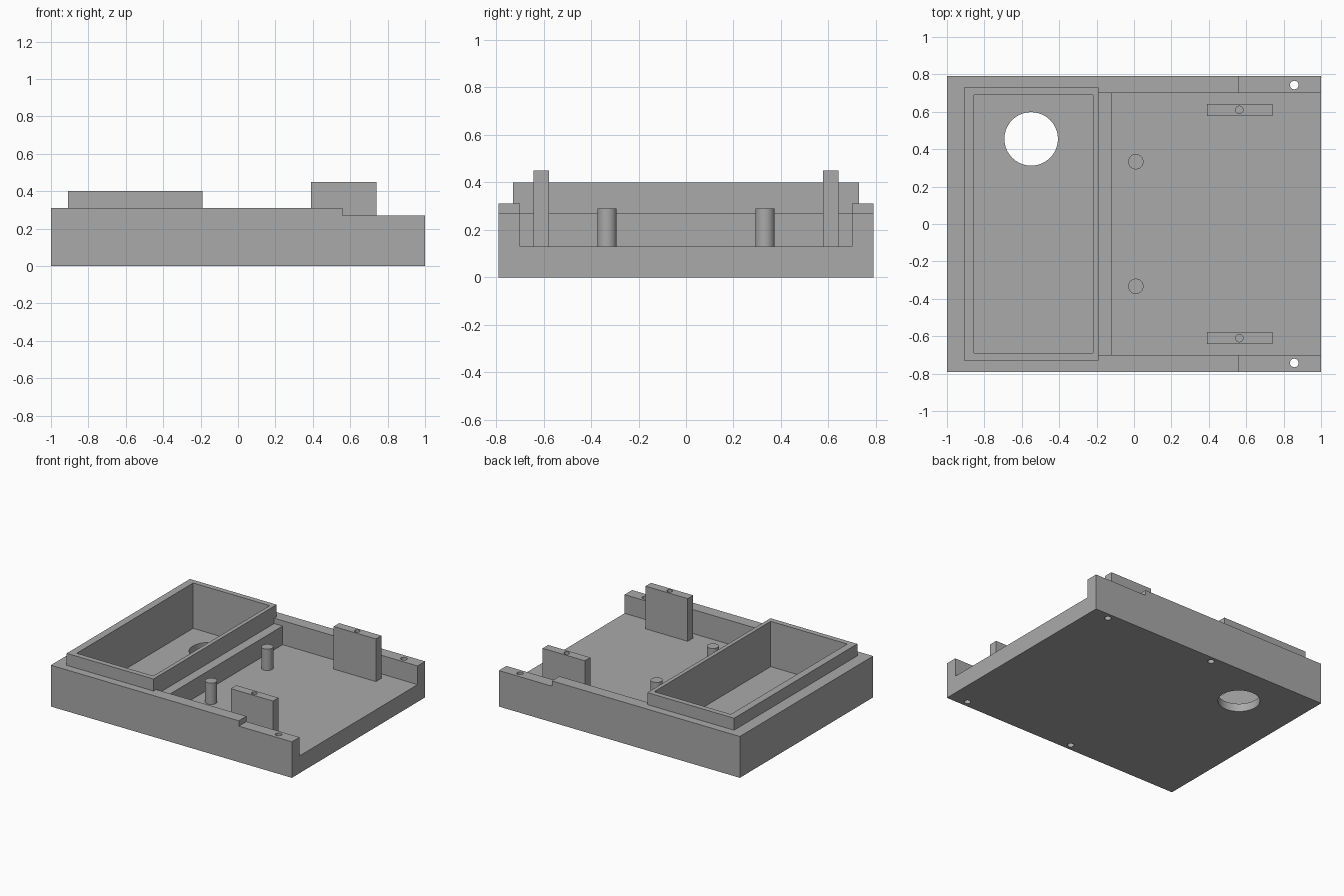
import bpy
from mathutils import Vector

default = bpy.data.objects.get("Cube")
if default:
    bpy.data.objects.remove(default, do_unlink=True)

grey = bpy.data.materials.new("plain grey")
grey.use_nodes = True
colour = (0.4, 0.4, 0.4, 1)
grey.diffuse_color = colour
grey.node_tree.nodes["Principled BSDF"].inputs["Base Color"].default_value = colour


def finish(name):
    ob = bpy.context.object
    ob.name = ob.data.name = name
    bpy.ops.object.transform_apply(location=True, rotation=True, scale=True)
    ob.data.materials.append(grey)
    return ob


def box(name, low, high):
    low, high = Vector(low), Vector(high)
    bpy.ops.mesh.primitive_cube_add(size=1, location=(low + high) / 2)
    bpy.context.object.scale = high - low
    return finish(name)


def rod(name, x, y, radius, bottom, top, sides=32):
    bpy.ops.mesh.primitive_cylinder_add(
        vertices=sides, radius=radius, depth=top - bottom,
        location=(x, y, (bottom + top) / 2))
    return finish(name)


def combine(target, tool, operation="DIFFERENCE"):
    mod = target.modifiers.new("cut", "BOOLEAN")
    mod.operation, mod.object, mod.solver = operation, tool, "EXACT"
    bpy.ops.object.select_all(action="DESELECT")
    target.select_set(True)
    bpy.context.view_layer.objects.active = target
    bpy.ops.object.modifier_apply(modifier=mod.name)
    bpy.data.objects.remove(tool, do_unlink=True)


# Tray block with the raised collar around the deep compartment
tray = box("tray", (-1, -0.79, 0), (1, 0.79, 0.31))
combine(tray, box("collar", (-0.91, -0.73, 0.2), (-0.19, 0.73, 0.4)), "UNION")

# Open bay, lowered ledge, lowered wall ends and deep compartment
combine(tray, box("bay_cutter", (-0.12, -0.7, 0.13), (1.2, 0.7, 0.6)))
combine(tray, box("ledge_cutter", (-0.19, -0.7, 0.27), (0.1, 0.7, 0.6)))
combine(tray, box("step_cutter", (0.56, -1, 0.27), (1.2, 1, 0.6)))
combine(tray, box("pocket_cutter", (-0.855, -0.69, 0.06), (-0.22, 0.69, 0.6)))

# Large round opening in the compartment floor
combine(tray, rod("opening_cutter", -0.55, 0.455, 0.143, -0.1, 0.2, 64))

for side, sign in (("left", -1), ("right", 1)):
    # Screw holes: one through the wall end, one blind from below
    combine(tray, rod("through_cutter", 0.857, sign * 0.743, 0.023, -0.1, 0.5))
    combine(tray, rod("blind_cutter", -0.06, sign * 0.743, 0.023, -0.1, 0.2))

    # Upright plate with a blind hole in its top
    post = box(side + "_post", (0.39, sign * 0.61 - 0.0325, 0.12),
               (0.74, sign * 0.61 + 0.0325, 0.45))
    combine(post, rod("post_cutter", 0.563, sign * 0.61, 0.02, 0.3, 0.6))

    # Round locating peg
    peg = rod(side + "_peg", 0.01, sign * 0.333, 0.041, 0.12, 0.29)
    for ob in (post, peg):
        bpy.ops.object.select_all(action="DESELECT")
        ob.select_set(True)
        bpy.context.view_layer.objects.active = ob
        bpy.ops.object.shade_smooth_by_angle()

bpy.ops.object.select_all(action="DESELECT")
tray.select_set(True)
bpy.context.view_layer.objects.active = tray
bpy.ops.object.shade_smooth_by_angle()
